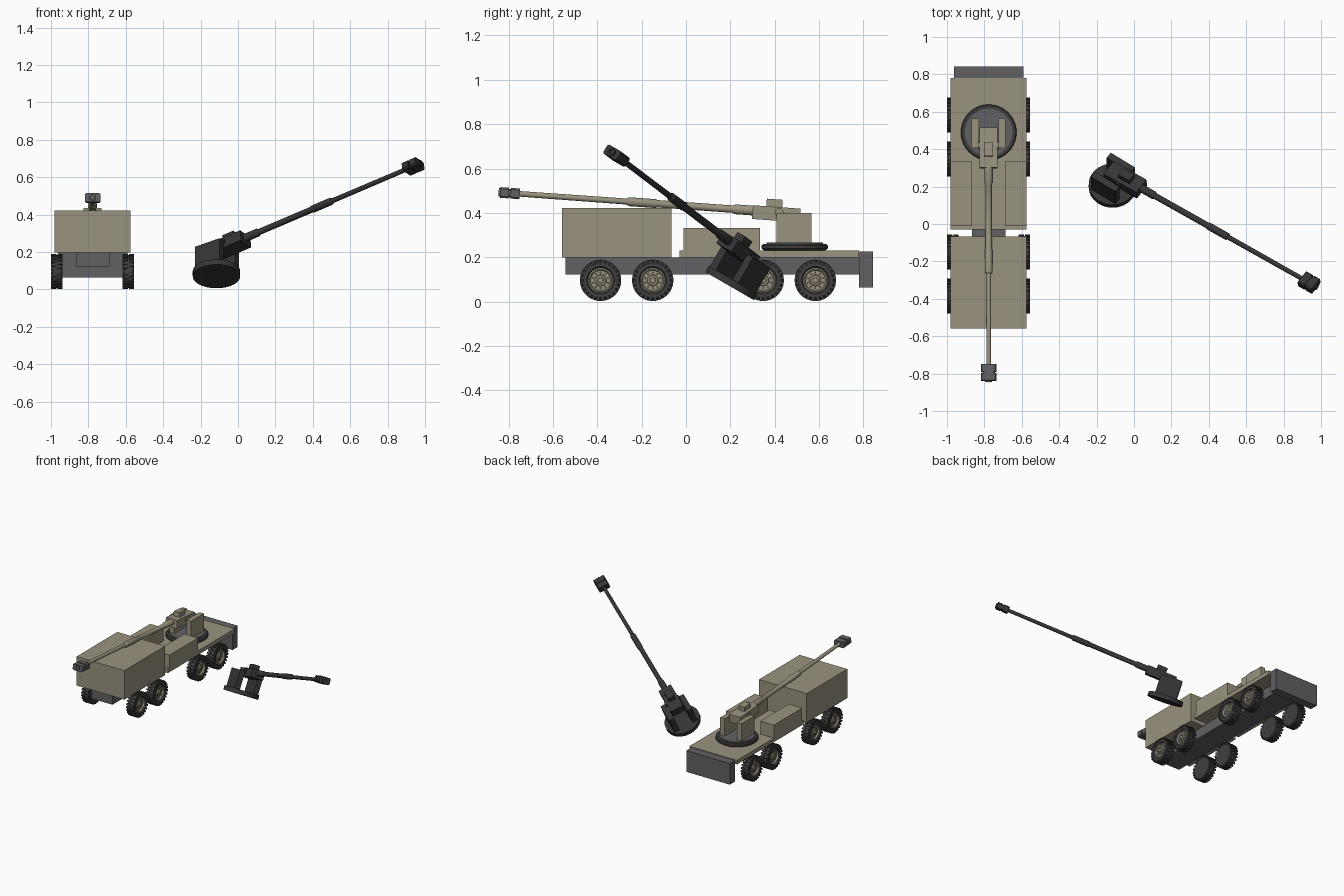
import bpy, bmesh, math
from mathutils import Matrix, Vector

if "Cube" in bpy.data.objects:
    bpy.data.objects.remove(bpy.data.objects["Cube"])


def material(name, rgb):
    m = bpy.data.materials.new(name)
    m.diffuse_color = (*rgb, 1)
    m.use_nodes = True
    m.node_tree.nodes["Principled BSDF"].inputs["Base Color"].default_value = m.diffuse_color
    return m


KHAKI = material("khaki", (0.32, 0.29, 0.21))
GREY = material("chassis grey", (0.12, 0.12, 0.13))
DARK = material("rubber dark", (0.05, 0.05, 0.052))
BLACK = material("charred black", (0.036, 0.036, 0.038))
CX = -0.777  # vehicle centre line


def finish(name, bm, mats, M=Matrix(), smooth=False):
    bmesh.ops.recalc_face_normals(bm, faces=bm.faces)
    me = bpy.data.meshes.new(name)
    bm.to_mesh(me)
    bm.free()
    for m in mats:
        me.materials.append(m)
    ob = bpy.data.objects.new(name, me)
    bpy.context.collection.objects.link(ob)
    ob.matrix_world = M
    if smooth:
        bpy.ops.object.select_all(action='DESELECT')
        ob.select_set(True)
        bpy.context.view_layer.objects.active = ob
        bpy.ops.object.shade_smooth_by_angle(angle=math.radians(30))
    return ob


def add_box(bm, lo, hi, M=Matrix()):
    lo, hi = Vector(lo), Vector(hi)
    size = Matrix.Diagonal((*(hi - lo), 1))
    bmesh.ops.create_cube(bm, size=1, matrix=M @ Matrix.Translation((lo + hi) / 2) @ size)


def box(name, lo, hi, mat, M=Matrix()):
    bm = bmesh.new()
    add_box(bm, lo, hi)
    return finish(name, bm, [mat], M)


def lathe(bm, profile, n, dark_until=None):
    """Revolve (axial, radius) pairs about x; faces after dark_until use slot 1."""
    rings = []
    for a, r in profile:
        if r == 0:
            rings.append([bm.verts.new((a, 0, 0))])
        else:
            rings.append([bm.verts.new((a, r * math.cos(t * math.tau / n), r * math.sin(t * math.tau / n)))
                          for t in range(n)])
    for k, (p, q) in enumerate(zip(rings, rings[1:])):
        for i in range(n):
            j = (i + 1) % n
            if len(p) == 1:
                vs = [p[0], q[i], q[j]]
            elif len(q) == 1:
                vs = [p[i], p[j], q[0]]
            else:
                vs = [p[i], p[j], q[j], q[i]]
            f = bm.faces.new(vs)
            f.material_index = int(dark_until is not None and k >= dark_until)


def turned(name, profile, n, mat, M):
    bm = bmesh.new()
    lathe(bm, profile, n)
    return finish(name, bm, [mat], M, True)


UPRIGHT = Matrix.Rotation(-math.pi / 2, 4, 'Y')    # x axis -> +z
FORWARD = Matrix.Rotation(-math.pi / 2, 4, 'Z')    # x axis -> -y


def gun(prefix, M, body, disc, brake):
    """Turntable, cradle, barrel and muzzle brake, pointing to local -y."""
    turned(prefix + "turntable", [(0, 0), (0, 0.127), (0.032, 0.127), (0.032, 0)], 40, disc, M @ UPRIGHT)
    for s, side in ((-1, "left"), (1, "right")):
        x = sorted((s * 0.053, s * 0.091))
        box(prefix + side + "_support", (x[0], -0.083, 0.03), (x[1], 0.075, 0.165), body, M)
    G = M @ Matrix.Translation((0, -0.07, 0.167)) @ Matrix.Rotation(-math.radians(4.1), 4, 'X')
    box(prefix + "cradle", (-0.048, -0.12, -0.038), (0.048, 0.095, 0.024), body, G)
    box(prefix + "sight_housing", (-0.024, -0.06, 0.02), (0.024, 0.012, 0.058), body, G)
    turned(prefix + "trunnion", [(-0.056, 0), (-0.056, 0.02), (0.056, 0.02), (0.056, 0)], 20, body, G)
    # stepped barrel with thick sleeve half way
    turned(prefix + "barrel", [(0.1, 0), (0.1, 0.022), (0.2, 0.022), (0.21, 0.0165), (0.55, 0.0165),
                               (0.56, 0.02), (0.68, 0.02), (0.69, 0.0135), (1.19, 0.0125), (1.19, 0)],
           20, body, G @ FORWARD)
    # muzzle brake: two vented blocks on a core
    bm = bmesh.new()
    add_box(bm, (-0.033, -1.255, -0.019), (0.033, -1.175, 0.019))
    add_box(bm, (-0.042, -1.213, -0.024), (0.042, -1.172, 0.024))
    add_box(bm, (-0.042, -1.260, -0.024), (0.042, -1.222, 0.024))
    bmesh.ops.bevel(bm, geom=[e for e in bm.edges if abs((e.verts[0].co - e.verts[1].co).normalized().y) > 0.9],
                    offset=0.007, segments=1, affect='EDGES')
    finish(prefix + "muzzle_brake", bm, [brake], G)
    turned(prefix + "muzzle_ring", [(1.25, 0.019), (1.268, 0.019), (1.268, 0.011), (1.24, 0.011), (1.24, 0)],
           20, brake, G @ FORWARD)


def wheel(name, M):
    """Outer side faces local +x."""
    bm = bmesh.new()
    lathe(bm, [(-0.03, 0), (-0.03, 0.078), (-0.022, 0.087), (0.022, 0.087), (0.03, 0.078), (0.03, 0.062),
               (0.021, 0.056), (0.024, 0.05), (0.015, 0.045), (0.015, 0.026), (0.022, 0.023),
               (0.022, 0.014), (0.028, 0.012), (0.028, 0)], 36, 6)
    # staggered tread lugs
    for i in range(24):
        for half in (0, 1):
            R = Matrix.Rotation((i + half / 2) * math.tau / 24, 4, 'X')
            x0 = -0.031 + half * 0.033
            add_box(bm, (x0, -0.0065, 0.078), (x0 + 0.029, 0.0065, 0.093), R)
    # dark rim openings
    for i in range(10):
        R = Matrix.Rotation(i * math.tau / 10, 4, 'X')
        before = set(bm.faces)
        add_box(bm, (0.013, -0.004, 0.031), (0.017, 0.004, 0.04), R)
        for f in set(bm.faces) - before:
            f.material_index = 0
    finish(name, bm, [DARK, KHAKI], M, True)


# hull and bodywork
L, R = CX - 0.203, CX + 0.203
box("chassis_beam", (CX - 0.09, -0.543, 0.122), (CX + 0.09, 0.78, 0.2), GREY)
box("rear_spade", (CX - 0.185, 0.779, 0.063), (CX + 0.185, 0.842, 0.226), GREY)
box("cab_block", (L, -0.56, 0.198), (R, -0.066, 0.421), KHAKI)
box("rear_deck", (L, -0.03, 0.2), (R, 0.78, 0.231), KHAKI)
box("left_locker", (L, -0.012, 0.23), (L + 0.115, 0.333, 0.331), KHAKI)
box("right_locker", (R - 0.115, -0.012, 0.23), (R, 0.333, 0.331), KHAKI)

# eight wheels
for i, y in enumerate((-0.385, -0.15, 0.348, 0.583)):
    wheel(f"right_wheel_{i + 1}", Matrix.Translation((CX + 0.191, y, 0.096)))
    wheel(f"left_wheel_{i + 1}", Matrix.Translation((CX - 0.191, y, 0.096)) @ Matrix.Rotation(math.pi, 4, 'Z'))

# mounted gun with its bearing ring
mount = Matrix.Translation((CX, 0.49, 0.235))
turned("bearing_ring", [(-0.006, 0), (-0.006, 0.135), (0.004, 0.149), (0.018, 0.149), (0.024, 0.143),
                        (0.024, 0.12), (0.01, 0)], 40, DARK, mount @ UPRIGHT)
gun("mounted_", mount, KHAKI, GREY, GREY)

# detached gun lying tilted beside the vehicle
fallen = (Matrix.Translation((-0.115, 0.197, 0.07)) @ Matrix.Rotation(math.radians(-30), 4, 'X')
          @ Matrix.Rotation(math.radians(55), 4, 'Z'))
gun("detached_", fallen, BLACK, BLACK, BLACK)
